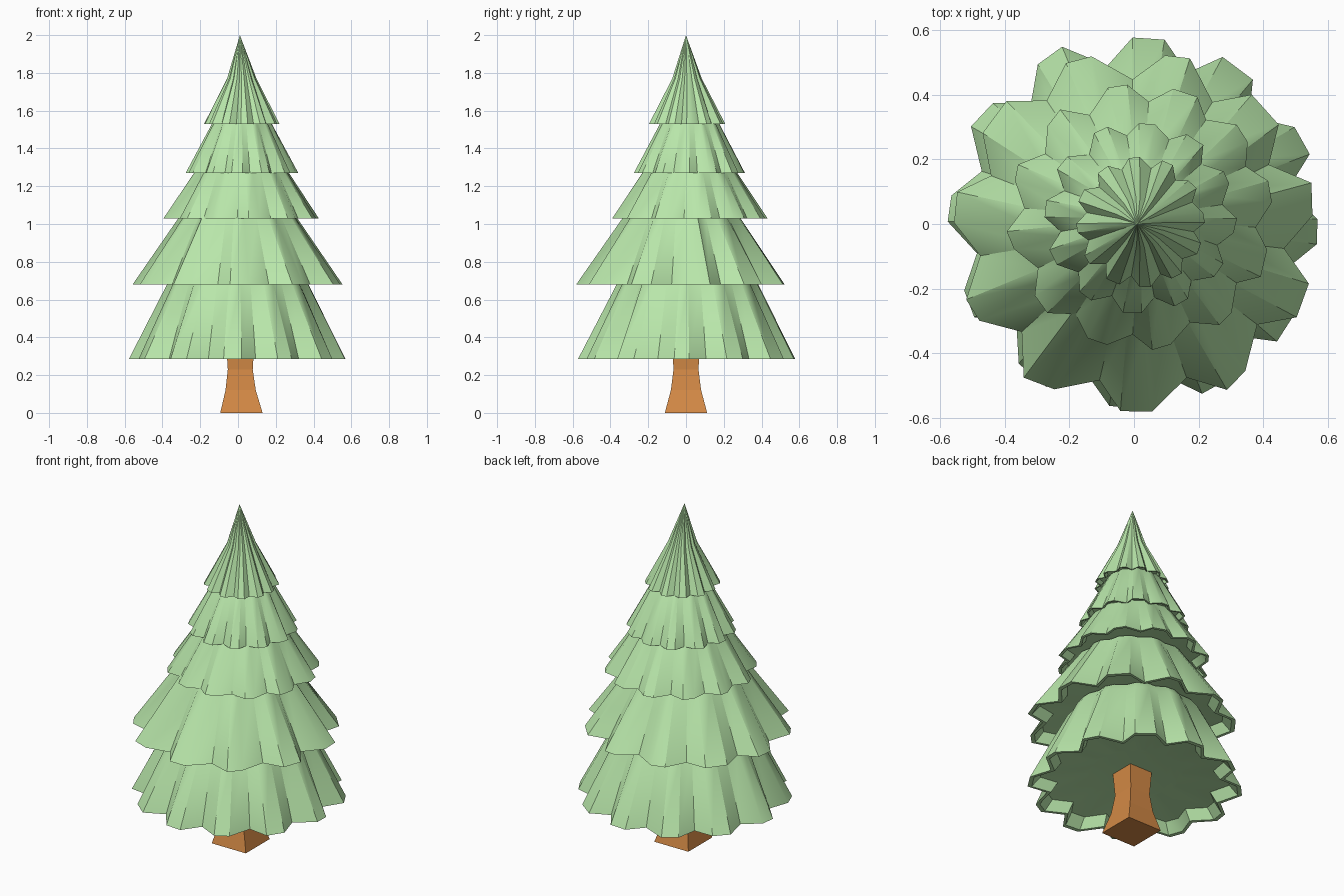
import bpy, bmesh, random
from math import sin, cos, radians, pi

if "Cube" in bpy.data.objects:
    bpy.data.objects.remove(bpy.data.objects["Cube"])

random.seed(4)


def material(name, rgb):
    m = bpy.data.materials.new(name)
    m.diffuse_color = (*rgb, 1)
    m.use_nodes = True
    m.node_tree.nodes["Principled BSDF"].inputs["Base Color"].default_value = m.diffuse_color
    return m


GREEN = material("needles", (0.48, 0.79, 0.40))
BROWN = material("bark", (0.65, 0.25, 0.06))


def finish(bm, name, mat, angle):
    bmesh.ops.recalc_face_normals(bm, faces=bm.faces[:])
    me = bpy.data.meshes.new(name)
    bm.to_mesh(me)
    bm.free()
    ob = bpy.data.objects.new(name, me)
    bpy.context.collection.objects.link(ob)
    me.materials.append(mat)
    if angle:
        bpy.ops.object.select_all(action='DESELECT')
        ob.select_set(True)
        bpy.context.view_layer.objects.active = ob
        bpy.ops.object.shade_smooth_by_angle(angle=radians(angle))
    return ob


def bridge(bm, a, b):
    n = len(a)
    for i in range(n):
        j = (i + 1) % n
        bm.faces.new((a[i], a[j], b[j], b[i]))


def fluted_tier(name, z, r, centre, teeth, phase, depth, upper):
    """Skirt with a toothed hem; the flutes fade out through the upper rings.
    upper = list of (z, radius, flute strength); radius 0 closes to an apex."""
    bm = bmesh.new()
    # each tooth: two blunt tips and one notch, slightly irregular
    hem = []
    for t in range(teeth):
        a0 = radians(phase) + 2 * pi * t / teeth
        for off, dev in ((-0.16, 0.03), (0.16, 0.0), (0.5, -1.0)):
            a = a0 + (off + random.uniform(-0.05, 0.05)) * 2 * pi / teeth
            hem.append((a, dev * depth + random.uniform(-0.12, 0.12) * depth))

    def ring(rz, rr, k):
        return [bm.verts.new((centre[0] + (rr + d * k) * cos(a),
                              centre[1] + (rr + d * k) * sin(a), rz)) for a, d in hem]

    outer = ring(z, r, 1)
    prev = outer
    for uz, ur, k in upper:
        if ur == 0:
            tip = bm.verts.new((0.01, 0, uz))
            for i in range(len(prev)):
                bm.faces.new((prev[i], prev[(i + 1) % len(prev)], tip))
            prev = None
        else:
            new = ring(uz, ur, k)
            bridge(bm, prev, new)
            prev = new
    if prev:
        bm.faces.new(prev)
    # thin rim and hollow underside
    prev = outer
    for uz, ur, k in ((z, r * 0.96, 1), (z + 0.1 * r, r * 0.88, 0.9),
                      (z + 0.14 * r, r * 0.45, 0.2)):
        new = ring(uz, ur, k)
        bridge(bm, prev, new)
        prev = new
    bm.faces.new(prev)
    return finish(bm, name, GREEN, 35)


# foliage tiers, bottom to top
fluted_tier("bottom_tier", 0.285, 0.575, (0.0, 0.01), 12, 86, 0.085,
            [(0.69, 0.37, 0.3), (0.74, 0.33, 0.2)])
fluted_tier("second_tier", 0.68, 0.56, (0.0, -0.02), 11, 272, 0.085,
            [(1.04, 0.31, 0.3), (1.07, 0.29, 0.2)])
fluted_tier("third_tier", 1.03, 0.41, (0.02, 0.02), 12, 10, 0.05,
            [(1.28, 0.245, 0.3), (1.30, 0.23, 0.2)])
fluted_tier("fourth_tier", 1.27, 0.295, (0.02, 0.02), 12, 25, 0.04,
            [(1.535, 0.155, 0.3), (1.55, 0.14, 0.2)])
fluted_tier("top_tier", 1.53, 0.2, (0.02, 0.005), 12, 5, 0.03,
            [(1.77, 0.078, 0.25), (2.0, 0, 0)])

# square trunk, flared at the foot and pinched below the foliage
bm = bmesh.new()
rings = []
for z, h, cx in ((0, 0.112, 0.018), (0.12, 0.08, 0.014), (0.23, 0.066, 0.012), (0.38, 0.075, 0.012)):
    rings.append([bm.verts.new((cx + sx * h, sy * h, z))
                  for sx, sy in ((-1, -1), (1, -1), (1, 1), (-1, 1))])
for a, b in zip(rings, rings[1:]):
    bridge(bm, a, b)
bm.faces.new(rings[0])
bm.faces.new(rings[-1])
finish(bm, "trunk", BROWN, 0)
